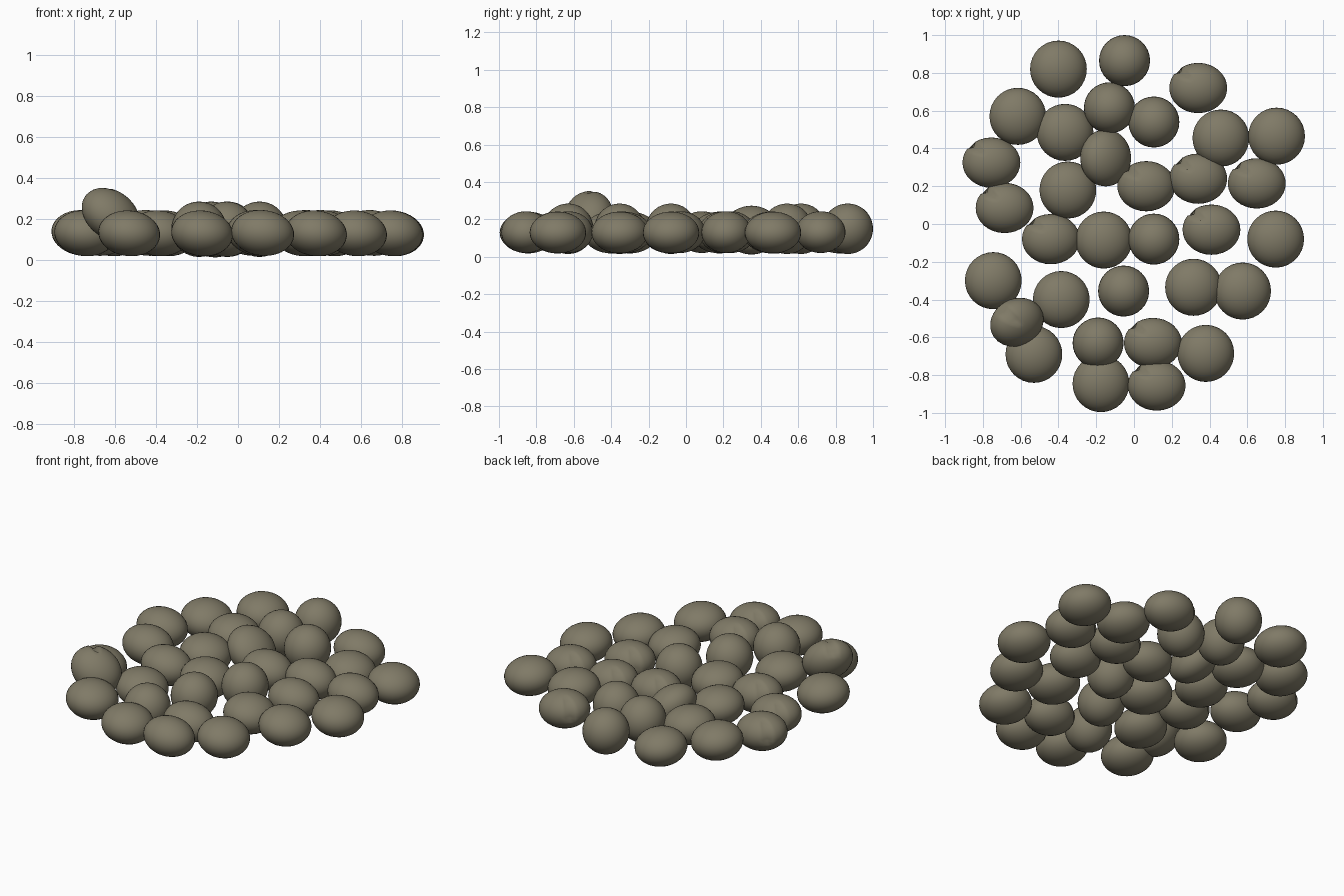
import bpy, bmesh, math
from mathutils import Matrix, Vector

if "Cube" in bpy.data.objects:
    bpy.data.objects.remove(bpy.data.objects["Cube"])

skin = bpy.data.materials.new("olive grey")
skin.diffuse_color = (0.215, 0.195, 0.135, 1)
skin.use_nodes = True
skin.node_tree.nodes["Principled BSDF"].inputs["Base Color"].default_value = skin.diffuse_color

def bean_mesh(name, radii, tilt=0, crease=False):
    """Squashed round bean, optionally with a short side crease."""
    bm = bmesh.new()
    bmesh.ops.create_uvsphere(bm, u_segments=32, v_segments=18, radius=1)
    if crease:
        # pull one meridian inwards on the back-left shoulder
        for v in bm.verts:
            az = math.degrees(math.atan2(v.co.y, v.co.x))
            if abs(az - 135) < 2 and -0.3 < v.co.z < 0.8:
                v.co *= 0.87
    m = Matrix.Rotation(math.radians(tilt), 4, 'Y') @ Matrix.Diagonal(Vector((*radii, 1)))
    bm.transform(m)
    for f in bm.faces:
        f.smooth = True
    me = bpy.data.meshes.new(name)
    bm.to_mesh(me)
    bm.free()
    me.materials.append(skin)
    return me

# three bean shapes: flat round, tall round, oval with crease
flat = bean_mesh("flat_bean", (0.151, 0.151, 0.111), 6)
tall = bean_mesh("tall_bean", (0.135, 0.135, 0.135))
oval = bean_mesh("creased_bean", (0.154, 0.133, 0.111), 6, True)

def place(name, me, x, y, z, rot=None):
    ob = bpy.data.objects.new(name, me)
    bpy.context.collection.objects.link(ob)
    m = Matrix.Translation((x, y, z))
    ob.matrix_world = m @ rot if rot else m

# single layer of beans lying on the ground
layer = [
    ("flat_bean", flat, 0.13, [(-.40, .82), (-.615, .57), (-.365, .485), (.46, .455), (.755, .465),
        (-.35, .18), (-.16, -.085), (.75, -.08), (-.745, -.30), (-.53, -.69), (-.385, -.40),
        (.315, -.335), (.575, -.355), (-.175, -.845), (.38, -.685)]),
    ("tall_bean", tall, 0.15, [(-.05, .865), (-.13, .615), (.105, .54), (.105, -.08),
        (-.055, -.355), (-.19, -.63)]),
    ("creased_bean", oval, 0.132, [(.34, .72), (-.755, .325), (.065, .20), (.34, .24), (.65, .215),
        (-.685, .085), (-.44, -.08), (.41, -.03), (.10, -.63), (.12, -.855)]),
]
for name, me, z, spots in layer:
    for x, y in spots:
        place(name, me, x, y, z)

# two beans leaning on their neighbours
place("leaning_bean", flat, -.15, .35, 0.143, Matrix.Rotation(math.radians(36), 4, 'Y'))
place("top_bean", oval, -.62, -.52, 0.222, Matrix.Rotation(math.radians(42), 4, Vector((1, 1, 0))))
